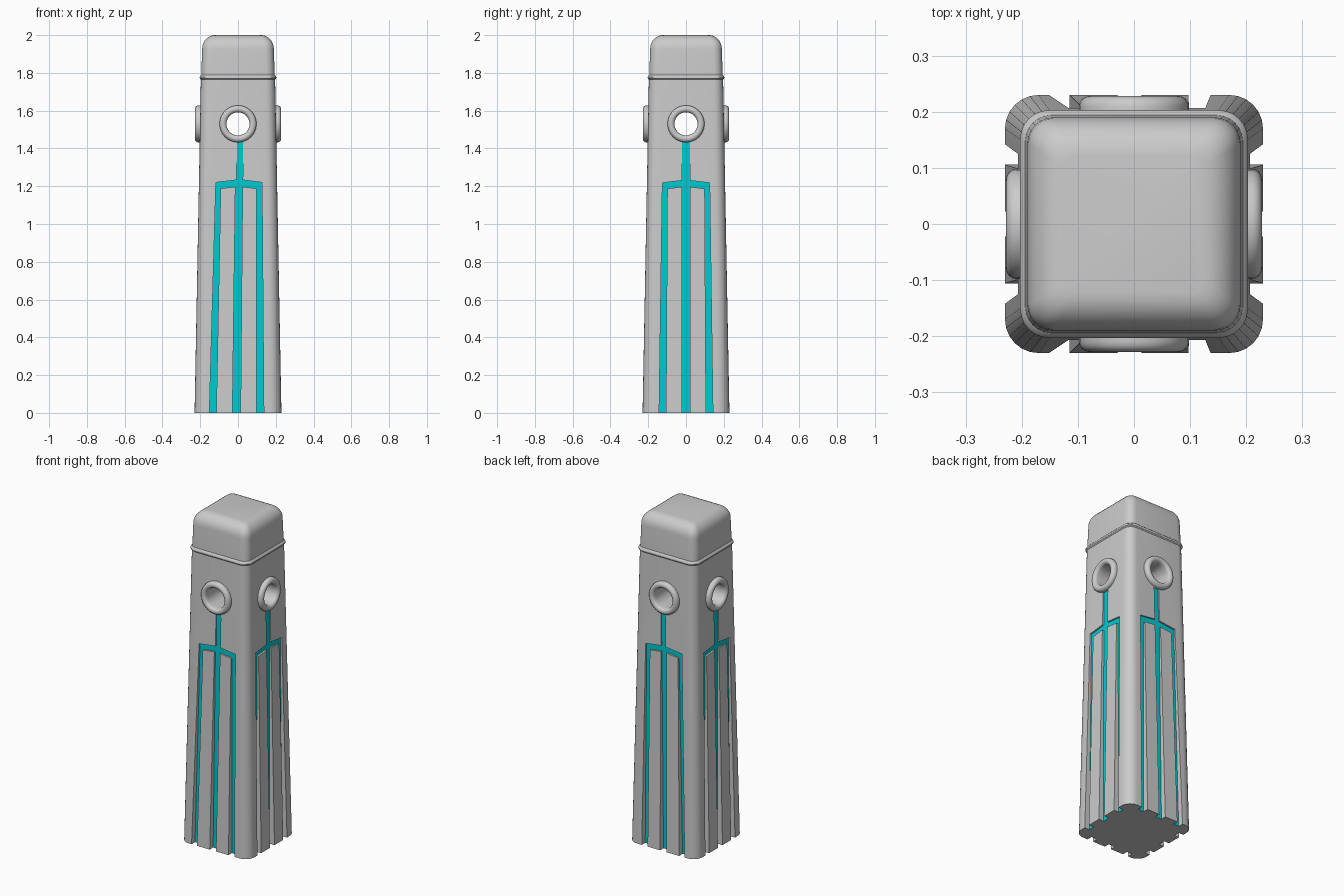
import bpy, bmesh, math
from mathutils import Matrix, Vector

if "Cube" in bpy.data.objects:
    bpy.data.objects.remove(bpy.data.objects["Cube"])

FLOOR = 0.197   # distance of the groove floors from the centre axis
HOLE_Z = 1.53


def make_object(name, bm):
    bmesh.ops.recalc_face_normals(bm, faces=bm.faces)
    mesh = bpy.data.meshes.new(name)
    bm.to_mesh(mesh)
    bm.free()
    ob = bpy.data.objects.new(name, mesh)
    bpy.context.collection.objects.link(ob)
    return ob


def smooth(ob):
    bpy.ops.object.select_all(action='DESELECT')
    ob.select_set(True)
    bpy.context.view_layer.objects.active = ob
    bpy.ops.object.shade_smooth_by_angle(angle=math.radians(32))


def rounded_square(half, radius, z, steps=6):
    pts = []
    for k in range(4):
        turn = Matrix.Rotation(k * math.pi / 2, 3, 'Z')
        for i in range(steps + 1):
            a = i / steps * math.pi / 2
            c = half - radius
            pts.append(turn @ Vector((c + radius * math.cos(a), c + radius * math.sin(a), z)))
    return pts


def loft(sections):
    bm = bmesh.new()
    rings = [[bm.verts.new(p) for p in s] for s in sections]
    n = len(rings[0])
    for a, b in zip(rings, rings[1:]):
        for i in range(n):
            bm.faces.new((a[i], a[(i + 1) % n], b[(i + 1) % n], b[i]))
    bm.faces.new(rings[0])
    bm.faces.new(rings[-1])
    return bm


def cut(ob, cutter):
    mod = ob.modifiers.new("cut", 'BOOLEAN')
    mod.operation = 'DIFFERENCE'
    mod.solver = 'EXACT'
    mod.object = cutter
    bpy.context.view_layer.update()
    dg = bpy.context.evaluated_depsgraph_get()
    mesh = bpy.data.meshes.new_from_object(ob.evaluated_get(dg))
    ob.modifiers.clear()
    ob.data = mesh
    bpy.data.objects.remove(cutter)


# Tapered pillar with a raised band and a rounded cap
profile = [(0.23, 0, 0.06), (0.1965, 1.765, 0.05), (0.202, 1.771, 0.052),
           (0.203, 1.777, 0.052), (0.201, 1.783, 0.052), (0.194, 1.79, 0.047)]
for i in range(8):
    a = i / 7 * math.pi / 2
    profile.append((0.123 + 0.067 * math.cos(a), 1.925 + 0.075 * math.sin(a),
                    0.02 + 0.027 * math.cos(a)))
pillar = make_object("pillar", loft([rounded_square(h, r, z) for h, z, r in profile]))

# Fork-shaped grooves, one outline per pair of opposite faces
front_fork = [(-0.153, -0.05), (-0.117, 1.22), (-0.008, 1.233), (-0.005, 1.45), (0.027, 1.45),
              (0.025, 1.233), (0.127, 1.22), (0.137, -0.05), (0.097, -0.05), (0.098, 1.188),
              (0.024, 1.197), (0.013, -0.05), (-0.03, -0.05), (-0.014, 1.197),
              (-0.092, 1.188), (-0.116, -0.05)]
half_fork = [(0.02, 1.45), (0.02, 1.23), (0.125, 1.218), (0.143, -0.05), (0.106, -0.05),
             (0.099, 1.187), (0.021, 1.197), (0.022, -0.05)]
side_fork = half_fork + [(-u, z) for u, z in reversed(half_fork)]

bm = bmesh.new()
for fork, axis in ((front_fork, 'y'), (side_fork, 'x')):
    for side in (-1, 1):
        def place(u, d, z):
            return (u, d * side, z) if axis == 'y' else (d * side, u, z)
        inner = [bm.verts.new(place(u, FLOOR, z)) for u, z in fork]
        outer = [bm.verts.new(place(u, 0.3, z)) for u, z in fork]
        n = len(fork)
        bm.faces.new(inner)
        bm.faces.new(outer)
        for i in range(n):
            j = (i + 1) % n
            bm.faces.new((inner[i], inner[j], outer[j], outer[i]))
cut(pillar, make_object("groove_cutter", bm))

# Round holes running right through in both directions
for axis in 'XY':
    bm = bmesh.new()
    turn = Matrix.Rotation(math.pi / 2, 4, 'Y' if axis == 'X' else 'X')
    bmesh.ops.create_cone(bm, cap_ends=True, segments=32, radius1=0.063, radius2=0.063, depth=0.8,
                          matrix=Matrix.Translation((0, 0, HOLE_Z)) @ turn)
    cut(pillar, make_object("hole_cutter", bm))

# Coloured inlays: the groove floors split off the pillar


def is_floor(f):
    return f.calc_center_median().z < 1.46 and any(
        all(abs(abs(v.co[k]) - FLOOR) < 1e-4 for v in f.verts) for k in (0, 1))


inlay_bm = bmesh.new()
inlay_bm.from_mesh(pillar.data)
body_bm = inlay_bm.copy()
bmesh.ops.delete(inlay_bm, geom=[f for f in inlay_bm.faces if not is_floor(f)], context='FACES')
bmesh.ops.delete(body_bm, geom=[f for f in body_bm.faces if is_floor(f)], context='FACES')
body_bm.to_mesh(pillar.data)
body_bm.free()
inlay_mesh = bpy.data.meshes.new("inlays")
inlay_bm.to_mesh(inlay_mesh)
inlay_bm.free()
inlays = bpy.data.objects.new("inlays", inlay_mesh)
bpy.context.collection.objects.link(inlays)
cyan = bpy.data.materials.new("cyan")
cyan.diffuse_color = (0.0, 0.6, 0.65, 1)
cyan.use_nodes = True
cyan.node_tree.nodes["Principled BSDF"].inputs["Base Color"].default_value = cyan.diffuse_color
inlay_mesh.materials.append(cyan)
smooth(pillar)

# Rounded rings around the four hole mouths
ring_profile = [(0.061, 0.185)]
for i in range(9):
    a = math.pi * (1 - i / 8)
    ring_profile.append((0.0795 + 0.0185 * math.cos(a), 0.2095 + 0.0185 * math.sin(a)))
ring_profile.append((0.098, 0.19))
for k, name in enumerate(("right", "back", "left", "front")):
    bm = bmesh.new()
    place = Matrix.Translation((0, 0, HOLE_Z)) @ Matrix.Rotation(k * math.pi / 2, 4, 'Z')
    loops = []
    for s in range(32):
        t = s / 32 * math.tau
        loops.append([bm.verts.new(place @ Vector((d, r * math.cos(t), r * math.sin(t))))
                      for r, d in ring_profile])
    m = len(ring_profile)
    for s in range(32):
        a, b = loops[s], loops[(s + 1) % 32]
        for i in range(m):
            j = (i + 1) % m
            bm.faces.new((a[i], a[j], b[j], b[i]))
    smooth(make_object(name + "_ring", bm))
